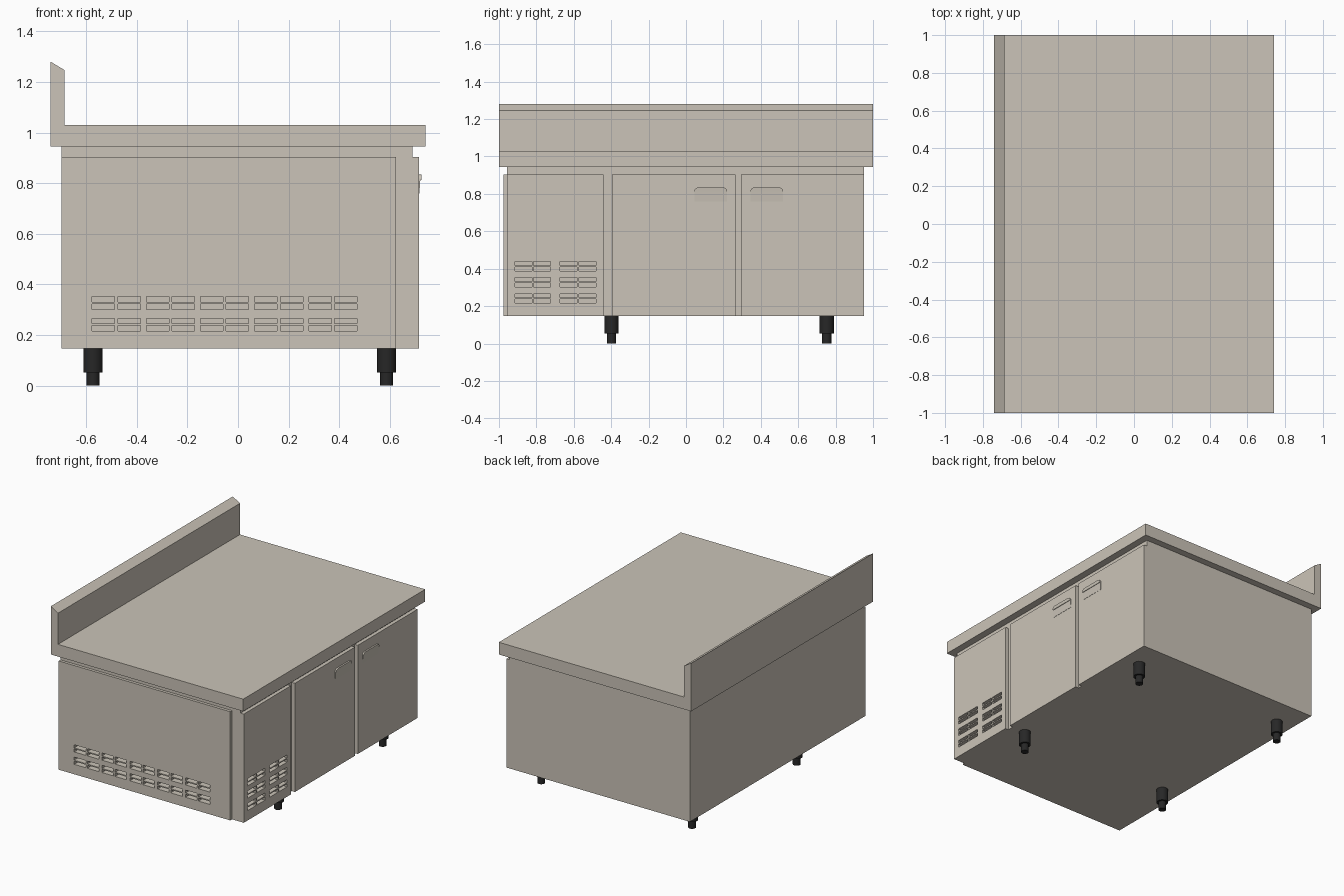
import bpy, bmesh, math
from mathutils import Vector

if "Cube" in bpy.data.objects:
    bpy.data.objects.remove(bpy.data.objects["Cube"])


def material(name, rgb):
    m = bpy.data.materials.new(name)
    m.diffuse_color = (*rgb, 1)
    m.use_nodes = True
    m.node_tree.nodes["Principled BSDF"].inputs["Base Color"].default_value = m.diffuse_color
    return m


STEEL = material("warm_steel", (0.597, 0.552, 0.479))
BLACK = material("black_rubber", (0.02, 0.02, 0.02))


def finish(name, bm, mat):
    bmesh.ops.recalc_face_normals(bm, faces=bm.faces)
    me = bpy.data.meshes.new(name)
    bm.to_mesh(me)
    bm.free()
    me.materials.append(mat)
    ob = bpy.data.objects.new(name, me)
    bpy.context.collection.objects.link(ob)
    return ob


def add_box(bm, lo, hi):
    vs = bmesh.ops.create_cube(bm, size=1)["verts"]
    for v in vs:
        v.co = [lo[i] + (v.co[i] + 0.5) * (hi[i] - lo[i]) for i in range(3)]


def box(name, lo, hi, mat=STEEL):
    bm = bmesh.new()
    add_box(bm, lo, hi)
    return finish(name, bm, mat)


def extrude(name, pts, vec, mat=STEEL):
    bm = bmesh.new()
    face = bm.faces.new([bm.verts.new(p) for p in pts])
    new = bmesh.ops.extrude_face_region(bm, geom=[face])["geom"]
    bmesh.ops.translate(bm, vec=vec, verts=[g for g in new if isinstance(g, bmesh.types.BMVert)])
    return finish(name, bm, mat)


def cut(ob, cutter):
    mod = ob.modifiers.new("vents", 'BOOLEAN')
    mod.operation = 'DIFFERENCE'
    mod.solver = 'EXACT'
    mod.object = cutter
    bpy.context.view_layer.objects.active = ob
    bpy.ops.object.modifier_apply(modifier=mod.name)


# Countertop with slanted backsplash, one profile along y
profile = [(-0.74, 0.945), (0.74, 0.945), (0.74, 1.03), (-0.685, 1.03), (-0.685, 1.247), (-0.74, 1.28)]
extrude("countertop", [(x, -1, z) for x, z in profile], (0, 2, 0))

# Cabinet body and applied panels
Z0, Z1 = 0.147, 0.903
body = box("cabinet_body", (-0.697, -0.957, Z0), (0.69, 0.952, 0.945))
side_panel = box("side_vent_panel", (-0.697, -0.977, Z0), (0.624, -0.957, Z1))
vent_panel = box("front_vent_panel", (0.69, -0.957, Z0), (0.715, -0.44, Z1))
box("left_door", (0.69, -0.396, Z0), (0.715, 0.264, Z1))
box("right_door", (0.69, 0.295, Z0), (0.715, 0.952, Z1))

# Vent slots: pairs of slots in each row, cut through panel into body
ROWS = (0.216, 0.245)
side_bm, front_bm = bmesh.new(), bmesh.new()
for level in range(3):
    for row in ROWS:
        z = row + level * 0.086
        if level < 2:
            for i in range(5):
                for d in (0, 0.101):
                    x = -0.576 + i * 0.214 + d
                    add_box(side_bm, (x, -1.0, z), (x + 0.089, -0.935, z + 0.021))
        for y in (-0.915, -0.815, -0.673, -0.573):
            add_box(front_bm, (0.672, y, z), (0.74, y + 0.091, z + 0.021))
for bm, panel in ((side_bm, side_panel), (front_bm, vent_panel)):
    cutter = finish("vent_cutter", bm, STEEL)
    cutter.hide_render = True
    cut(panel, cutter)
    cut(body, cutter)
    bpy.data.objects.remove(cutter)


# Door handles: sloped plate with rounded top corners and a lip
def handle(name, yc, z0, z1, x_low, x_high):
    w, r = 0.0875, 0.02
    pts = [(-w, z0), (w, z0)]
    for cy, start in ((w - r, 0), (-w + r, 90)):
        for k in range(5):
            a = math.radians(start + k * 22.5)
            pts.append((cy + r * math.cos(a), z1 - r + r * math.sin(a)))
    ob = extrude(name, [(0.713, yc + y, z) for y, z in pts], (0.01, 0, 0))
    for v in ob.data.vertices:
        if v.co.x > 0.718:
            t = (v.co.z - z0) / (z1 - z0)
            v.co.x = x_low + t * (x_high - x_low)


for side, yc in (("left", 0.132), ("right", 0.432)):
    handle(side + "_handle_plate", yc, 0.76, 0.834, 0.7165, 0.722)
    handle(side + "_handle_lip", yc, 0.812, 0.834, 0.724, 0.726)


# Legs: wide sleeve over a narrower foot
def cylinder(bm, x, y, r, z0, z1):
    vs = bmesh.ops.create_cone(bm, cap_ends=True, segments=24, radius1=r, radius2=r, depth=z1 - z0)["verts"]
    bmesh.ops.translate(bm, verts=vs, vec=(x, y, (z0 + z1) / 2))


for xn, x in (("back", -0.573), ("front", 0.587)):
    for yn, y in (("left", -0.398), ("right", 0.752)):
        bm = bmesh.new()
        cylinder(bm, x, y, 0.038, 0.053, Z0)
        cylinder(bm, x, y, 0.025, 0, 0.053)
        leg = finish(f"{xn}_{yn}_leg", bm, BLACK)
        bpy.ops.object.select_all(action='DESELECT')
        leg.select_set(True)
        bpy.context.view_layer.objects.active = leg
        bpy.ops.object.shade_smooth_by_angle(angle=math.radians(35))
